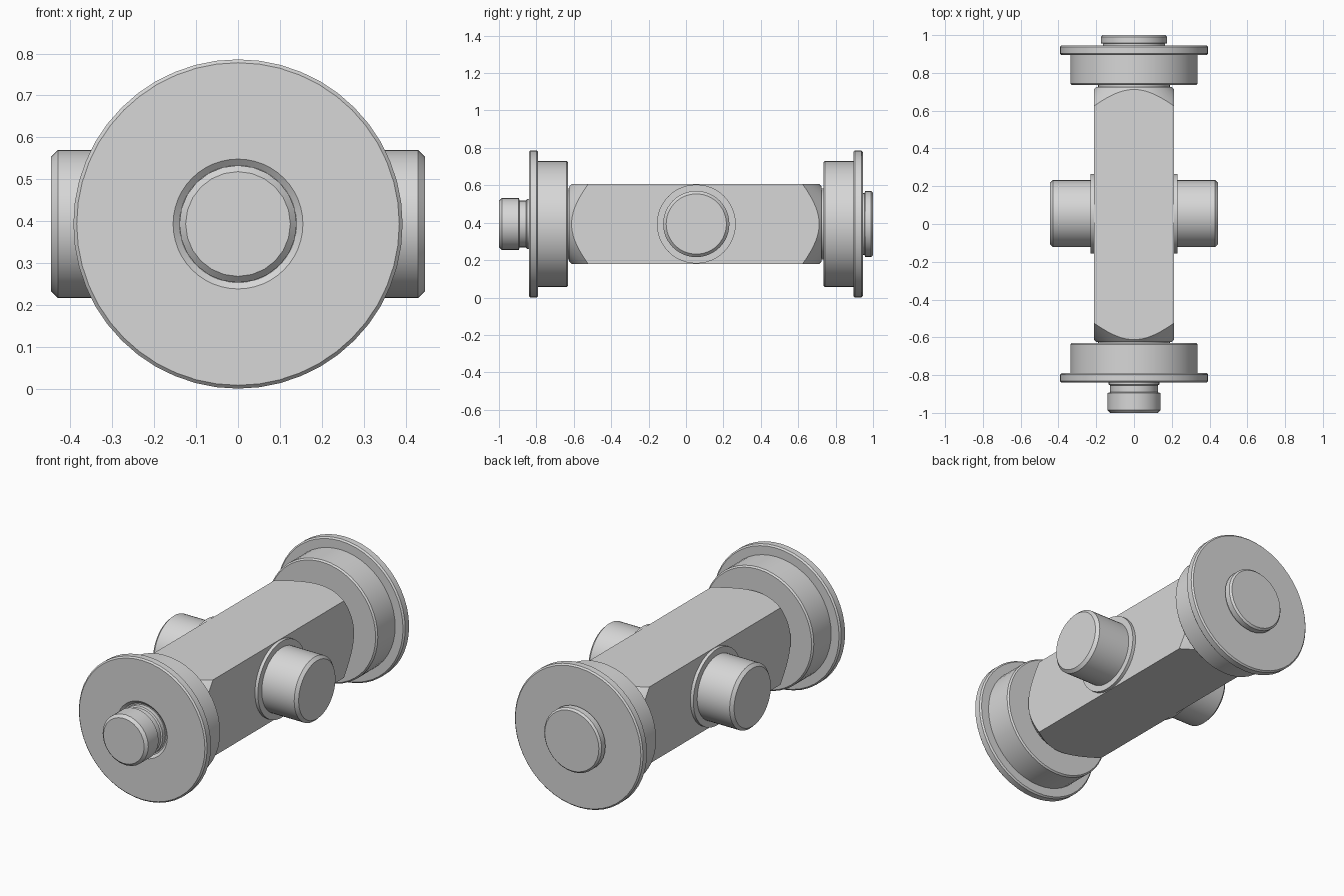
import bpy, bmesh
from math import pi, cos, sin, radians
from mathutils import Matrix, Vector

cube = bpy.data.objects.get("Cube")
if cube:
    bpy.data.objects.remove(cube)

MID = Vector((0, 0, 0.393))        # height of the main axis
PEG_Y = 0.055                      # pegs sit halfway along the body
ALONG_Y = Matrix.Rotation(-pi / 2, 4, 'X')

steel = bpy.data.materials.new("grey steel")
steel.use_nodes = True
colour = (0.68, 0.68, 0.68, 1)
steel.diffuse_color = colour
steel.node_tree.nodes["Principled BSDF"].inputs["Base Color"].default_value = colour


def skin(name, rings, matrix):
    """Join equal rings of points into a closed solid."""
    bm = bmesh.new()
    loops = [[bm.verts.new(p) for p in ring] for ring in rings]
    n = len(loops[0])
    for a, b in zip(loops, loops[1:]):
        for i in range(n):
            j = (i + 1) % n
            bm.faces.new((a[i], a[j], b[j], b[i]))
    bm.faces.new(loops[0])
    bm.faces.new(loops[-1])
    bmesh.ops.recalc_face_normals(bm, faces=bm.faces[:])
    bm.transform(matrix)
    mesh = bpy.data.meshes.new(name)
    bm.to_mesh(mesh)
    bm.free()
    mesh.materials.append(steel)
    mesh.shade_smooth()
    mesh.set_sharp_from_angle(angle=radians(30))
    obj = bpy.data.objects.new(name, mesh)
    bpy.context.collection.objects.link(obj)
    return obj


def lathe(name, profile, rotation, centre=MID, sides=48):
    """Spin (position, radius) pairs around the turned axis."""
    rings = [[(r * cos(2 * pi * i / sides), r * sin(2 * pi * i / sides), t)
              for i in range(sides)] for t, r in profile]
    return skin(name, rings, Matrix.Translation(centre) @ rotation)


# Square body whose ends are turned down to a 45 degree cone
HALF, NECK, START, END, SIDES = 0.213, 0.2, -0.625, 0.725, 64
rings = [[], [], [], []]
for i in range(SIDES):
    a = 2 * pi * i / SIDES
    c, s = cos(a), sin(a)
    reach = HALF / max(abs(c), abs(s))
    drop = reach - NECK
    for ring, r, t in zip(rings, (NECK, reach, reach, NECK),
                          (START, START + drop, END - drop, END)):
        ring.append((r * c, r * s, t))
skin("body", rings, Matrix.Translation(MID) @ ALONG_Y)

# Flanged wheels: tread towards the body, flange outside
TREAD, FLANGE, B = 0.337, 0.393, 0.008
wheel = [(0, TREAD - B), (B, TREAD), (0.16, TREAD), (0.16, FLANGE - B),
         (0.16 + B, FLANGE), (0.21 - B, FLANGE), (0.21, FLANGE - B)]
lathe("back_wheel", [(0.735 + t, r) for t, r in wheel], ALONG_Y)
recess = [(0.21, 0.155), (0.198, 0.14)]
lathe("front_wheel", [(-0.63 - t, r) for t, r in wheel + recess], ALONG_Y)

# Short journals between body and wheels
lathe("front_journal", [(-0.64, 0.19), (-0.62, 0.19)], ALONG_Y)
lathe("back_journal", [(0.72, 0.19), (0.74, 0.19)], ALONG_Y)

# Front knob with a narrower neck, back cap
lathe("front_knob", [(-1, 0.125), (-0.985, 0.14), (-0.895, 0.14), (-0.89, 0.126),
                     (-0.855, 0.126), (-0.85, 0.134), (-0.82, 0.134)], ALONG_Y, sides=24)
lathe("back_cap", [(0.94, 0.165), (0.955, 0.165), (0.957, 0.176),
                   (0.99, 0.176), (1, 0.166)], ALONG_Y, sides=32)

# Side pegs with washers
for side, angle in (("left", pi / 2), ("right", -pi / 2)):
    turn = Matrix.Rotation(angle, 4, 'Y')
    centre = MID + Vector((0, PEG_Y, 0))
    lathe(side + "_washer", [(0.2, 0.211), (0.231, 0.211)], turn, centre)
    lathe(side + "_peg", [(0.2, 0.177), (0.43, 0.177), (0.446, 0.161)], turn, centre)
